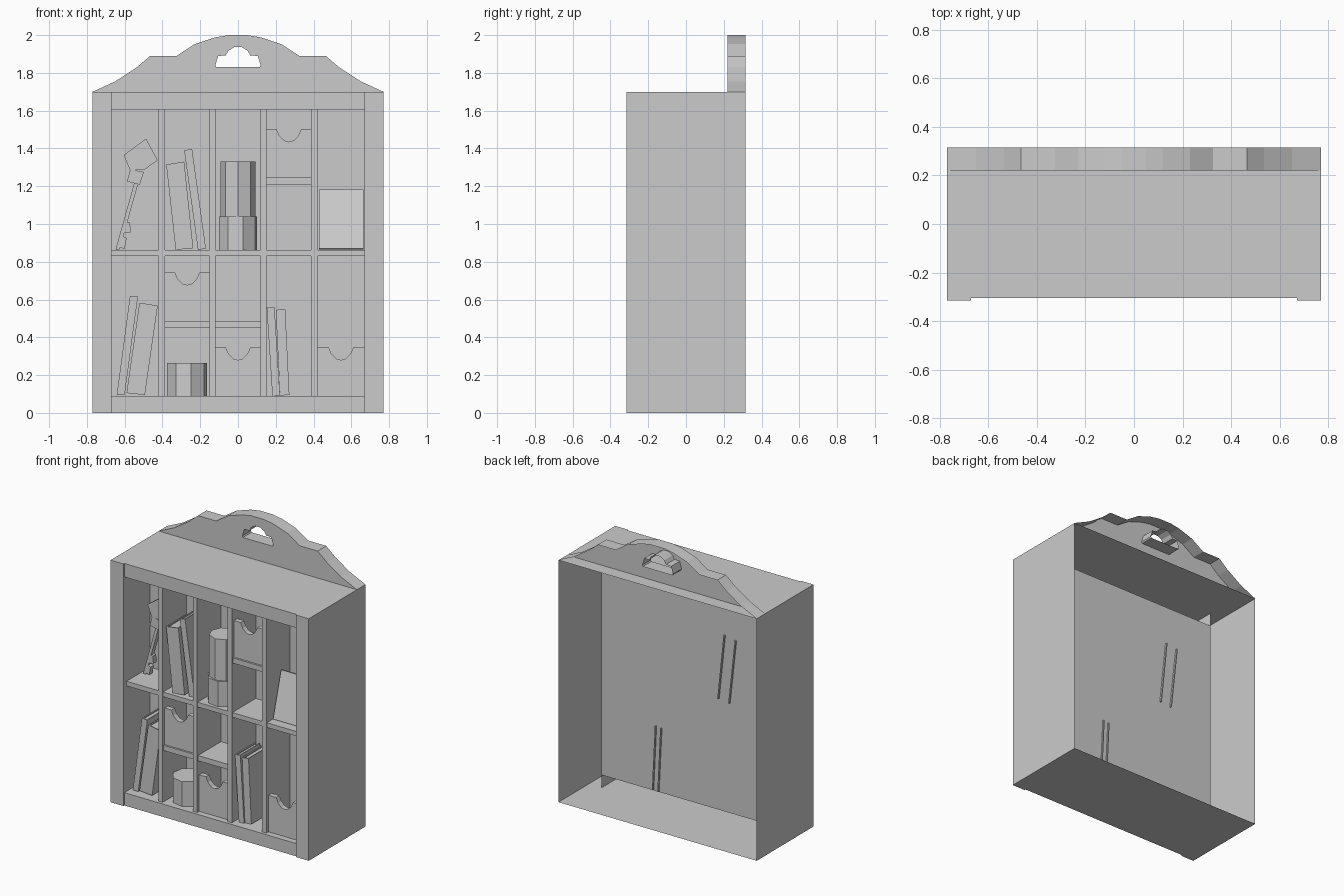
import bpy, bmesh
from math import cos, sin, tau, radians

if "Cube" in bpy.data.objects:
    bpy.data.objects.remove(bpy.data.objects["Cube"])

BACK = -0.02          # back panel of the compartments
REAR = 0.315          # open rear of the cabinet


def mesh(name, verts, faces, fix=True):
    me = bpy.data.meshes.new(name)
    me.from_pydata(verts, [], faces)
    if fix:
        bm = bmesh.new()
        bm.from_mesh(me)
        bmesh.ops.recalc_face_normals(bm, faces=bm.faces)
        bm.to_mesh(me)
        bm.free()
    ob = bpy.data.objects.new(name, me)
    bpy.context.collection.objects.link(ob)
    return ob


def strip(name, a, b):
    """Open sheet joining two matching paths."""
    n = len(a)
    return mesh(name, a + b, [(i, i + 1, n + i + 1, n + i) for i in range(n - 1)], False)


def prism(name, pts, y0, y1):
    """Solid from an x/z outline, extruded along y."""
    n = len(pts)
    v = [(x, y0, z) for x, z in pts] + [(x, y1, z) for x, z in pts]
    f = [tuple(range(n)), tuple(range(2 * n - 1, n - 1, -1))]
    f += [(i, (i + 1) % n, n + (i + 1) % n, n + i) for i in range(n)]
    return mesh(name, v, f)


def box(name, x0, x1, y0, y1, z0, z1):
    return prism(name, [(x0, z0), (x1, z0), (x1, z1), (x0, z1)], y0, y1)


# Cabinet shell: side posts, rails, top and bottom, hollow at the rear
for s, side in ((-1, "left"), (1, "right")):
    path = [(s * .77, REAR), (s * .77, -.315), (s * .67, -.315), (s * .67, BACK)]
    lo, hi = [(x, y, 0) for x, y in path], [(x, y, 1.7) for x, y in path]
    strip(side + "_post", *((lo, hi) if s < 0 else (hi, lo)))
outline = [(-.77, REAR), (-.77, -.315), (-.67, -.315), (-.67, -.305),
           (.67, -.305), (.67, -.315), (.77, -.315), (.77, REAR)]
mesh("cabinet_top", [(x, y, 1.7) for x, y in outline], [tuple(range(8))], False)
mesh("cabinet_bottom", [(x, y, 0) for x, y in outline], [tuple(range(7, -1, -1))], False)
for name, z_out, z_in in (("top_rail", 1.7, 1.605), ("bottom_rail", 0, .09)):
    path = [(-.305, z_out), (-.305, z_in), (BACK, z_in)]
    l, r = [(-.67, y, z) for y, z in path], [(.67, y, z) for y, z in path]
    strip(name, *((l, r) if z_out else (r, l)))
strip("back_panel", [(-.67, BACK, .09), (.67, BACK, .09)],
      [(-.67, BACK, 1.605), (.67, BACK, 1.605)])

# Crest with handle hole: front plate plus rims, open behind
half = [(.77, 1.7), (.65, 1.755), (.535, 1.83), (.465, 1.89),
        (.325, 1.89), (.23, 1.952), (.12, 1.988), (.05, 2.0)]
crest = half + [(-x, z) for x, z in reversed(half)]
half = [(.115, 1.83), (.12, 1.84), (.105, 1.89), (.065, 1.892), (.05, 1.918), (.02, 1.936)]
hole = half + [(-x, z) for x, z in reversed(half)]
bm = bmesh.new()
edges = []
for loop in (crest, hole):
    vs = [bm.verts.new((x, .22, z)) for x, z in loop]
    edges += [bm.edges.new((vs[i - 1], vs[i])) for i in range(len(vs))]
bmesh.ops.triangle_fill(bm, use_beauty=True, edges=edges, normal=(0, -1, 0))
bmesh.ops.dissolve_limit(bm, angle_limit=.01, verts=bm.verts, edges=bm.edges)
rim = bmesh.ops.extrude_edge_only(bm, edges=[e for e in bm.edges if e.is_boundary])
bmesh.ops.translate(bm, vec=(0, REAR - .22, 0),
                    verts=[g for g in rim["geom"] if isinstance(g, bmesh.types.BMVert)])
bmesh.ops.recalc_face_normals(bm, faces=bm.faces)
me = bpy.data.meshes.new("crest")
bm.to_mesh(me)
bm.free()
bpy.context.collection.objects.link(bpy.data.objects.new("crest", me))

# Dividers and shelves
for i, x in enumerate((-.403, -.135, .135, .403)):
    box(f"divider_{i + 1}", x - .017, x + .017, -.285, BACK, .09, 1.605)
cells = [(-.67, -.42), (-.386, -.152), (-.118, .118), (.152, .386), (.42, .67)]
for i, (a, b) in enumerate(cells):
    box(f"main_shelf_{i + 1}", a, b, -.28, BACK, .83, .863)
for i, z in ((1, .45), (2, .45), (3, 1.208)):
    a, b = cells[i]
    box(f"small_shelf_{i + 1}", a, b, -.275, BACK, z, z + .037)

# Drawer fronts with a finger notch
for i, z in ((3, 1.245), (1, .487), (2, .09), (4, .09)):
    a, b = cells[i]
    c, t = (a + b) / 2, z + .257
    notch = [(-.065, 0), (-.05, -.035), (-.025, -.06), (0, -.067)]
    notch += [(-x, h) for x, h in reversed(notch[:-1])]
    pts = [(b, t), (b, z), (a, z), (a, t)] + [(c + x, t + h) for x, h in notch]
    prism(f"drawer_front_{i + 1}", pts, -.262, -.225)


# Books: two covers, a spine and a recessed page block
def book(name, tl, tr, br, bl, y0, y1, t=.008):
    def at(u, v):
        return tuple((tl[k] * (1 - u) + tr[k] * u) * v + (bl[k] * (1 - u) + br[k] * u) * (1 - v)
                     for k in (0, 1))

    def slab(part, u0, u1, v0, v1, a, b):
        prism(f"{name}_{part}", [at(u0, v0), at(u1, v0), at(u1, v1), at(u0, v1)], a, b)
    w = t / (tr[0] - tl[0])
    slab("left_cover", 0, w, 0, 1, y0, y1)
    slab("right_cover", 1 - w, 1, 0, 1, y0, y1)
    slab("spine", w, 1 - w, 0, 1, y0, y0 + t)
    slab("pages", w, 1 - w, .015, .985, y0 + t, min(y1 - .012, BACK + .003))


book("upper_thick_book", (-.38, 1.315), (-.285, 1.33), (-.237, .872), (-.33, .863), -.255, -.008)
book("upper_thin_book", (-.285, 1.39), (-.243, 1.397), (-.17, .87), (-.212, .863), -.24, -.03)
book("lower_thin_book", (-.572, .62), (-.53, .615), (-.6, .095), (-.642, .095), -.25, -.03)
book("lower_thick_book", (-.522, .583), (-.425, .568), (-.493, .095), (-.59, .105), -.25, -.03)
book("right_book_1", (.152, .557), (.193, .562), (.222, .092), (.182, .09), -.25, -.03)
book("right_book_2", (.2, .545), (.25, .55), (.272, .095), (.222, .092), -.24, -.01)

# Pots
def pot(name, x, y, r, z0, z1, turn, n=8):
    ring = [(x + r * cos(tau * i / n + turn), y + r * sin(tau * i / n + turn)) for i in range(n)]
    v = [(a, b, z) for z in (z0, z1) for a, b in ring]
    f = [tuple(range(n - 1, -1, -1)), tuple(range(n, 2 * n))]
    f += [(i, (i + 1) % n, n + (i + 1) % n, n + i) for i in range(n)]
    mesh(name, v, f)


pot("lower_pot", -.27, -.16, .108, .09, .265, radians(12))
pot("upper_pot_base", 0, -.16, .105, .863, 1.04, radians(15))
pot("upper_pot_top", 0, -.16, .093, 1.04, 1.33, 0)

# Leaning key: bow, collar, shaft and two teeth
key = {"bow": [(-.605, 1.365), (-.487, 1.452), (-.425, 1.337), (-.5, 1.285), (-.572, 1.285)],
       "collar": [(-.57, 1.29), (-.498, 1.275), (-.52, 1.208), (-.588, 1.225)],
       "shaft": [(-.55, 1.215), (-.528, 1.215), (-.627, .865), (-.648, .865)],
       "upper_tooth": [(-.608, 1.01), (-.572, 1.008), (-.568, .955), (-.612, .95)],
       "lower_tooth": [(-.625, .945), (-.59, .925), (-.6, .868), (-.64, .88)]}
for part, pts in key.items():
    w = .03 if part in ("bow", "collar") else .018
    prism("key_" + part, pts, -.11 - w, -.11 + w)

# Leaning card
card = box("leaning_card", .43, .665, 0, .02, 0, .325)
card.location = (0, -.225, .87)
card.rotation_euler.x = radians(-16)
